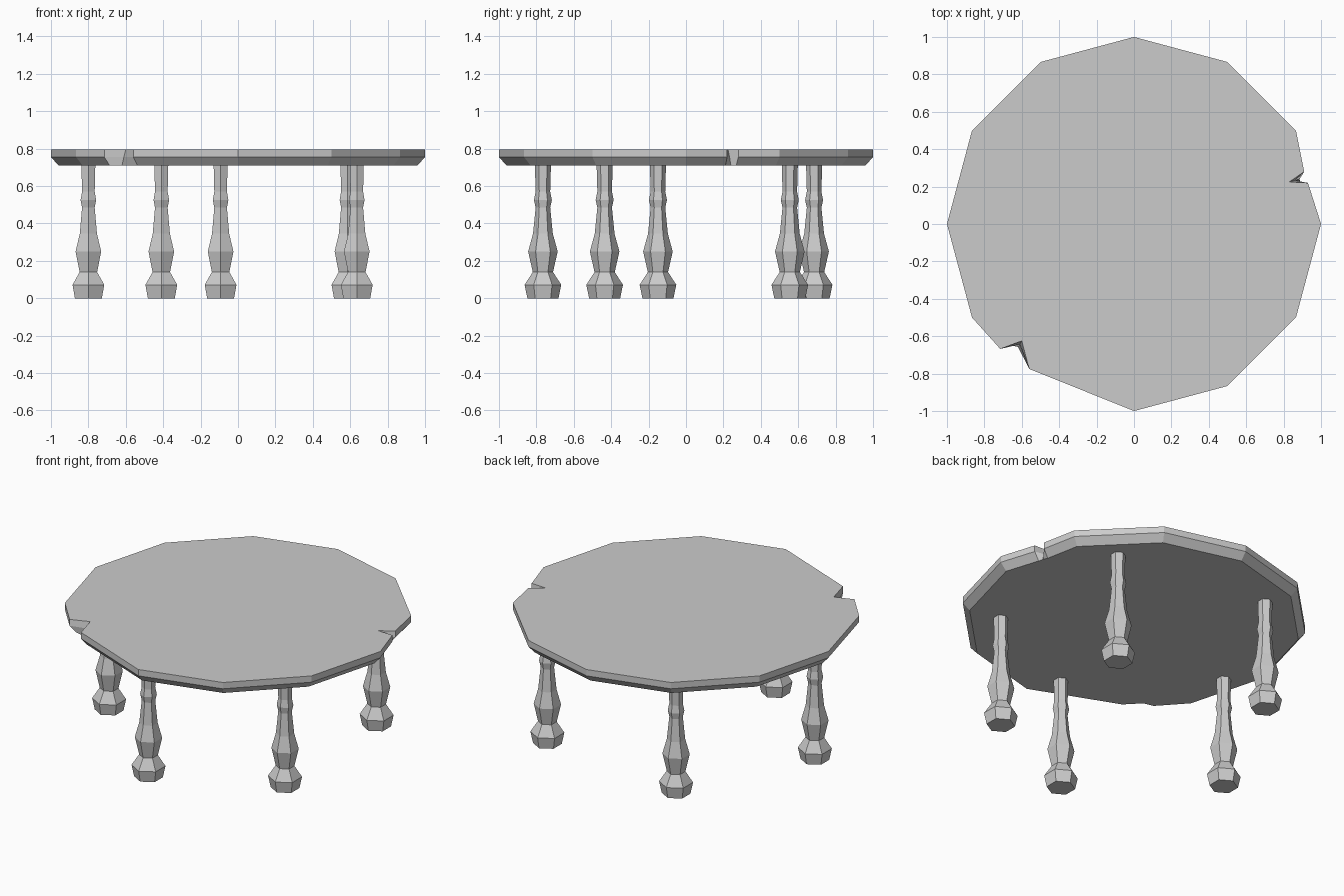
import bpy
import bmesh
from math import sin, cos, radians, pi

if "Cube" in bpy.data.objects:
    bpy.data.objects.remove(bpy.data.objects["Cube"])


def loft(name, rings, location=(0, 0, 0)):
    """Build a closed solid from stacked rings of equal point count."""
    bm = bmesh.new()
    loops = [[bm.verts.new(p) for p in ring] for ring in rings]
    n = len(loops[0])
    for low, high in zip(loops, loops[1:]):
        for i in range(n):
            j = (i + 1) % n
            bm.faces.new((low[i], low[j], high[j], high[i]))
    bm.faces.new(loops[0][::-1])
    bm.faces.new(loops[-1])
    bmesh.ops.recalc_face_normals(bm, faces=bm.faces)
    mesh = bpy.data.meshes.new(name)
    bm.to_mesh(mesh)
    bm.free()
    obj = bpy.data.objects.new(name, mesh)
    obj.location = location
    bpy.context.collection.objects.link(obj)
    return obj


def rim(first, last):
    """Twelve-sided rim corners, numbered every 30 degrees."""
    return [(cos(radians(30 * k)), sin(radians(30 * k))) for k in range(first, last + 1)]


# Table top: chipped twelve-sided slab with a chamfered underside
def outline(right_apex, left_apex, scale):
    pts = [(1, 0), (0.93, 0.22), None, (0.91, 0.28)] + rim(1, 7)
    pts += [(-0.715, -0.668), None, (-0.56, -0.775)] + rim(9, 11)
    apexes = iter((right_apex, left_apex))
    return [next(apexes) if p is None else (p[0] * scale, p[1] * scale) for p in pts]


layers = [
    (0.71, outline((0.885, 0.24), (-0.62, -0.658), 0.96)),
    (0.755, outline((0.86, 0.233), (-0.61, -0.643), 1.0)),
    (0.795, outline((0.83, 0.225), (-0.60, -0.625), 1.0)),
]
loft("table_top", [[(x, y, z) for x, y in pts] for z, pts in layers])

# Legs: turned six-sided posts, profile as (radius, height)
profile = [(0.083, 0), (0.098, 0.072), (0.054, 0.14), (0.079, 0.25), (0.053, 0.345),
           (0.039, 0.485), (0.048, 0.525), (0.039, 0.57), (0.043, 0.715)]
leg_rings = [[(r * cos(pi / 2 + k * pi / 3), r * sin(pi / 2 + k * pi / 3), z)
              for k in range(6)] for r, z in profile]
spots = [(-0.80, -0.15), (-0.41, 0.685), (0.585, 0.555), (0.635, -0.435), (-0.093, -0.765)]
for i, (x, y) in enumerate(spots, 1):
    loft(f"leg_{i}", leg_rings, (x, y, 0))
